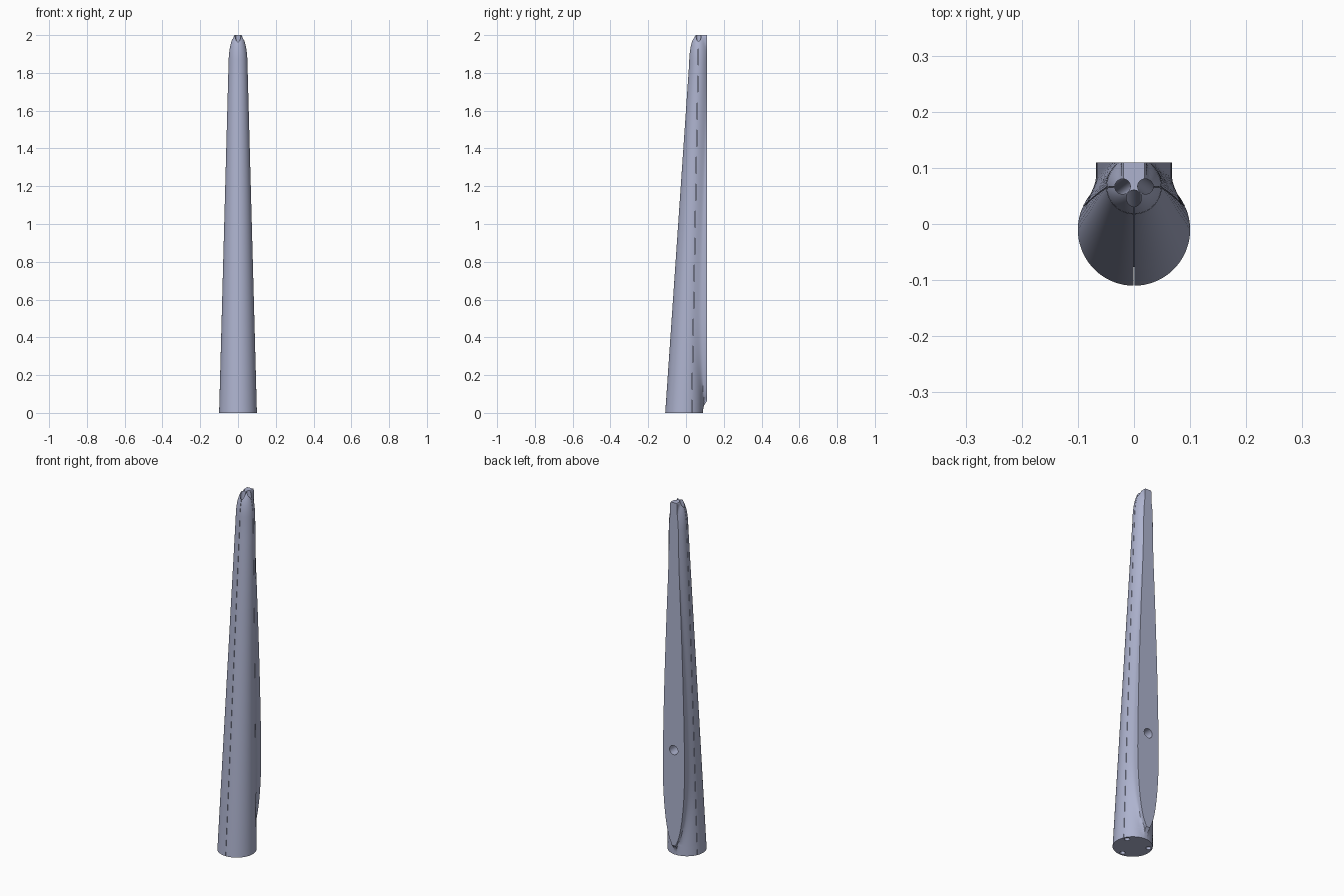
import bpy, bmesh, math
from mathutils import Vector

old = bpy.data.objects.get("Cube")
if old:
    bpy.data.objects.remove(old, do_unlink=True)

mat = bpy.data.materials.new("blue_grey")
mat.use_nodes = True
colour = (0.42, 0.45, 0.62, 1)
mat.diffuse_color = colour
mat.node_tree.nodes["Principled BSDF"].inputs["Base Color"].default_value = colour

BACK = 0.11      # plane of the flat mounting face
FOOT = 0.06      # height where the flat face starts
DOME = 1.85      # height where the tip starts rounding


def make_object(name, bm):
    bmesh.ops.recalc_face_normals(bm, faces=bm.faces)
    mesh = bpy.data.meshes.new(name)
    bm.to_mesh(mesh)
    bm.free()
    mesh.materials.append(mat)
    obj = bpy.data.objects.new(name, mesh)
    bpy.context.collection.objects.link(obj)
    return obj


def neck_width(z):
    """Half width of the flat face: rounded foot, long taper above."""
    if z < 0.5:
        u = (0.5 - z) / (0.5 - FOOT)
        return max(0.068 * math.sqrt(max(0, 1 - u * u)), 0.002 + 0.01 * min(1, z / FOOT))
    t = min(1, (z - 0.5) / (DOME - 0.5))
    return 0.068 - 0.046 * t ** 1.5


def section(z, arc=28, neck=18):
    """Round front blended into a flat-backed neck."""
    zc = min(z, DOME)
    r = 0.1 - 0.027 * zc
    yc = -0.01 + 0.0415 * zc
    e = max(0, (z - DOME) / (2 - DOME))
    r *= math.sqrt(1 - 0.85 * e * e)
    w = min(neck_width(z), 0.95 * r)
    k = min(0.02, r - w)
    yb = BACK
    if z < FOOT:
        yb = yc + r + (BACK - yc - r) * (z / FOOT) ** 3
    half = []
    for i in range(arc):
        a = math.pi / 2 * i / arc
        half.append((r * math.sin(a), yc - r * math.cos(a)))
    for j in range(neck + 1):
        y = yc + (yb - yc) * math.sin(math.pi / 2 * j / neck)
        c = r * math.sqrt(max(0, 1 - ((y - yc) / r) ** 2))
        h = max(k - abs(c - w), 0)
        half.append((max(c, w) + h * h / (4 * k), y))
    ring = half + [(-x, y) for x, y in reversed(half[1:])]
    return [Vector((x, y, z)) for x, y in ring]


# Tapered body, lofted through sections
levels = [FOOT * i / 6 for i in range(6)]
levels += [FOOT + 0.44 * (i / 14) ** 2 for i in range(15)]
levels += [0.5 + (DOME - 0.5) * i / 14 for i in range(1, 15)]
levels += [DOME + (2 - DOME) * math.sin(math.pi / 2 * i / 10) for i in range(1, 11)]
bm = bmesh.new()
rings = [[bm.verts.new(p) for p in section(z)] for z in levels]
n = len(rings[0])
for low, high in zip(rings, rings[1:]):
    for i in range(n):
        j = (i + 1) % n
        bm.faces.new((low[i], low[j], high[j], high[i]))
bm.faces.new(rings[0][::-1])
bm.faces.new(rings[-1])
body = make_object("tapered_body", bm)

cutters = []


def tube(name, start, end, radius):
    axis = end - start
    bm = bmesh.new()
    bmesh.ops.create_cone(bm, cap_ends=True, segments=32, radius1=radius,
                          radius2=radius, depth=axis.length)
    obj = make_object(name, bm)
    obj.rotation_mode = 'QUATERNION'
    obj.rotation_quaternion = axis.to_track_quat('Z', 'Y')
    obj.location = (start + end) / 2
    cutters.append(obj)


def slit(name, start, end, out):
    """Hairline cut from a channel out through the skin."""
    side = Vector((-out.y, out.x, 0)) * 0.0008
    bm = bmesh.new()
    for p in (start, end):
        for q in (p, p + out * 0.07):
            for s in (-1, 1):
                bm.verts.new(q + side * s)
    bmesh.ops.convex_hull(bm, input=bm.verts)
    cutters.append(make_object(name, bm))


# Three converging channels with their slits
channels = [("front", (0, -0.09), (0, 0.047), (0, -1)),
            ("left", (0.07, 0.03), (0.02, 0.067), (1, 0)),
            ("right", (-0.07, 0.03), (-0.02, 0.067), (-1, 0))]
for name, base, tip, out in channels:
    a, b = Vector((*base, 0)), Vector((*tip, 2))
    extra = (b - a) * 0.02
    tube(name + "_channel_cutter", a - extra, b + extra, 0.0135)
    slit(name + "_slit_cutter", a - extra, b + extra, Vector((*out, 0)))

# Fixing hole in the flat face
tube("fixing_hole_cutter", Vector((0, 0.04, 0.6)), Vector((0, 0.15, 0.6)), 0.026)

bpy.ops.object.select_all(action='DESELECT')
bpy.context.view_layer.objects.active = body
body.select_set(True)
for cutter in cutters:
    cutter.hide_render = True
    mod = body.modifiers.new(cutter.name, 'BOOLEAN')
    mod.operation = 'DIFFERENCE'
    mod.solver = 'EXACT'
    mod.object = cutter
    bpy.ops.object.modifier_apply(modifier=mod.name)
for cutter in cutters:
    bpy.data.objects.remove(cutter, do_unlink=True)
bpy.ops.object.shade_smooth_by_angle(angle=math.radians(30))
